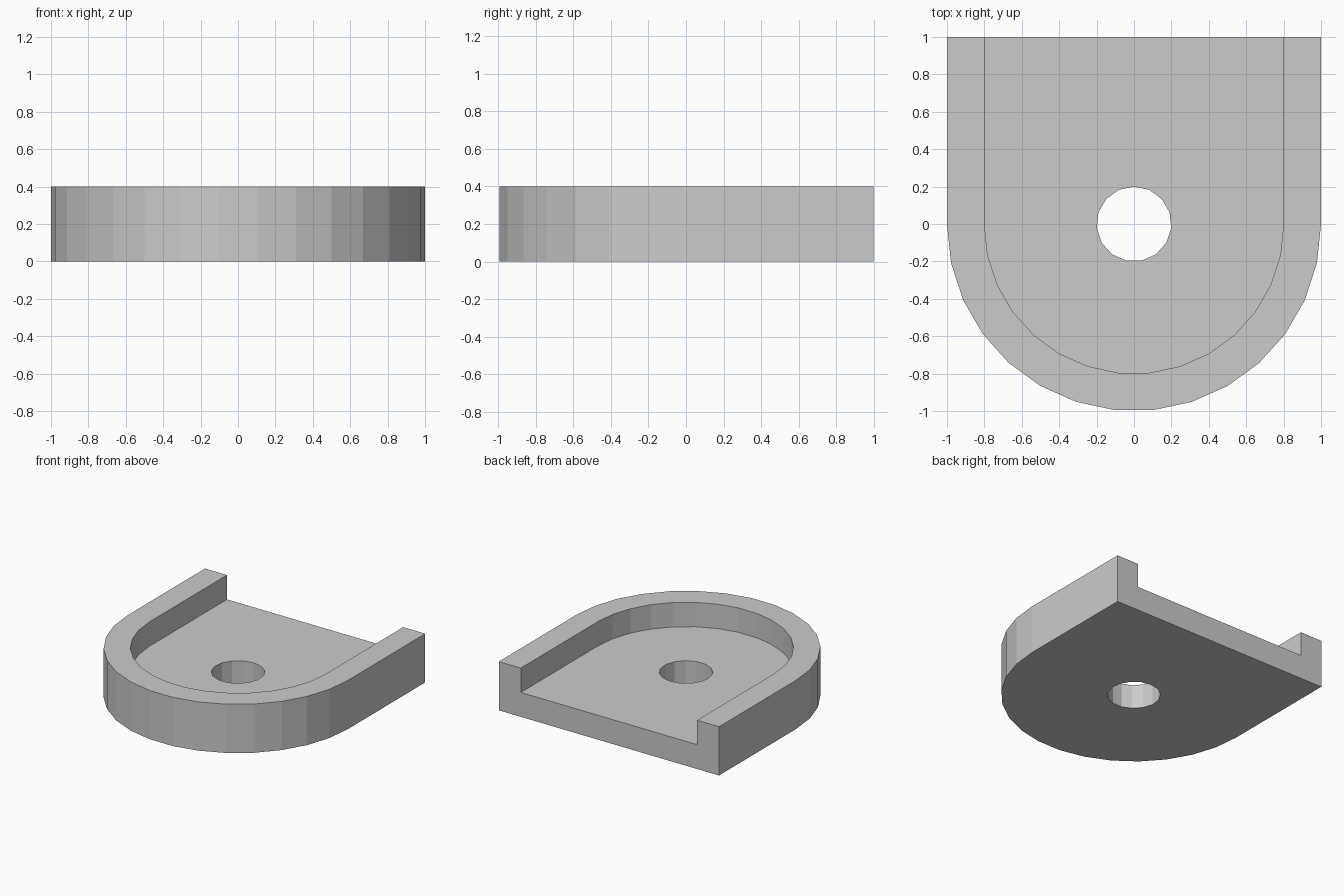
import bpy, bmesh
from math import sin, cos, pi

if "Cube" in bpy.data.objects:
    bpy.data.objects.remove(bpy.data.objects["Cube"])


def prism(name, outline, z0, z1):
    """Extrude a counter-clockwise outline from z0 to z1."""
    bm = bmesh.new()
    face = bm.faces.new([bm.verts.new((x, y, z0)) for x, y in outline])
    top = bmesh.ops.extrude_face_region(bm, geom=[face])["geom"]
    bmesh.ops.translate(bm, vec=(0, 0, z1 - z0),
                        verts=[v for v in top if isinstance(v, bmesh.types.BMVert)])
    bmesh.ops.recalc_face_normals(bm, faces=bm.faces)
    mesh = bpy.data.meshes.new(name)
    bm.to_mesh(mesh)
    bm.free()
    obj = bpy.data.objects.new(name, mesh)
    bpy.context.collection.objects.link(obj)
    return obj


def u_outline(r, back):
    """Half circle facing -y in 15 steps, with straight sides to y = back."""
    arc = [(r * cos(pi + i * pi / 15), r * sin(pi + i * pi / 15)) for i in range(16)]
    return arc + [(r, back), (-r, back)]


# Rounded plate at full rim height
plate = prism("rimmed_plate", u_outline(1.0, 1.0), 0, 0.4)

# Recess open at the back, and the 15-sided through hole
recess = prism("recess_cutter", u_outline(0.8, 1.2), 0.2, 0.6)
ring = [(0.2 * cos(pi / 2 + i * 2 * pi / 15), 0.2 * sin(pi / 2 + i * 2 * pi / 15))
        for i in range(15)]
hole = prism("hole_cutter", ring, -0.2, 0.7)

bpy.context.view_layer.objects.active = plate
for cutter in (recess, hole):
    cutter.hide_render = True
    mod = plate.modifiers.new("cut", 'BOOLEAN')
    mod.operation = 'DIFFERENCE'
    mod.solver = 'EXACT'
    mod.object = cutter
    bpy.ops.object.modifier_apply(modifier=mod.name)
    bpy.data.objects.remove(cutter)
